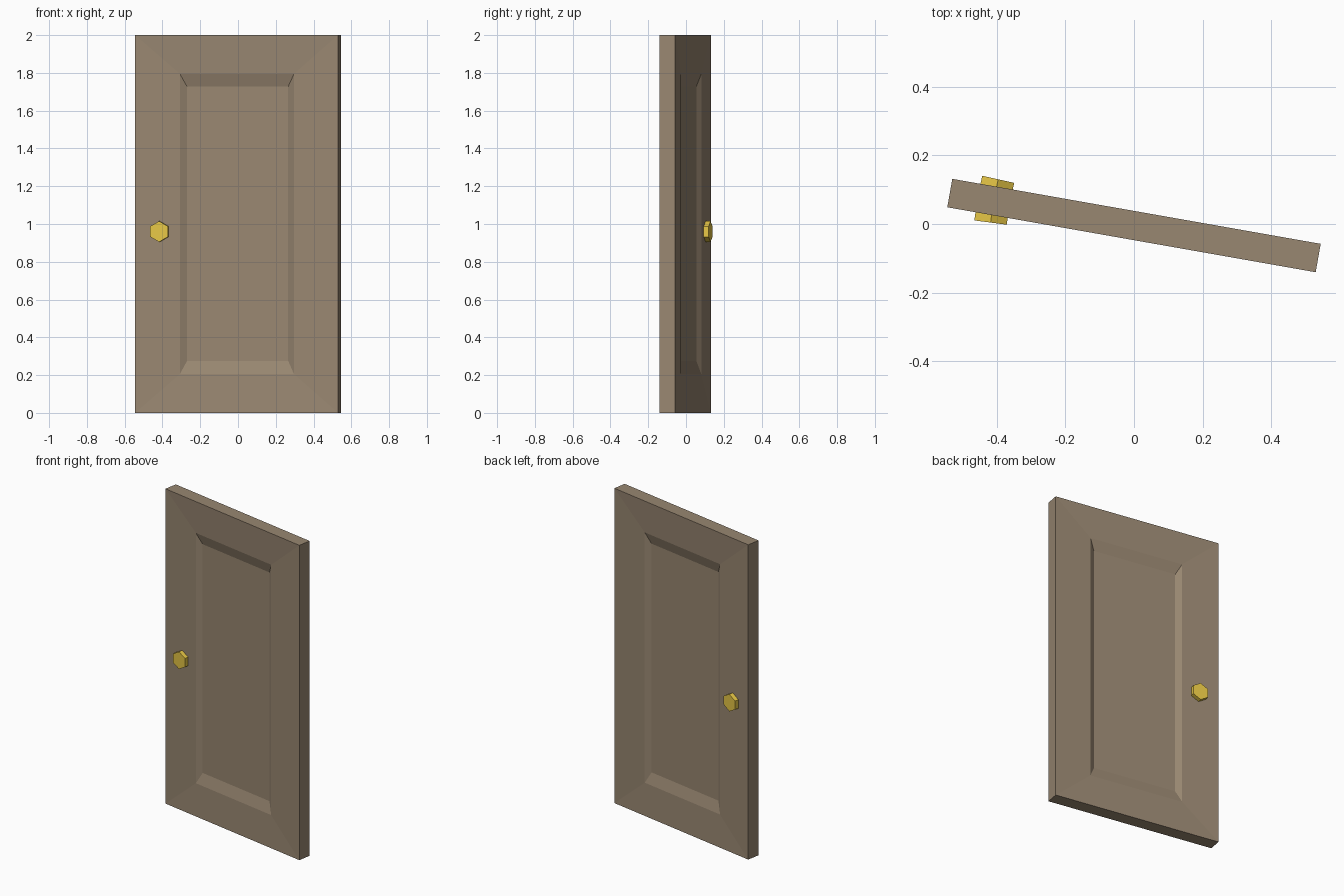
import bpy, bmesh, math
from mathutils import Matrix

if "Cube" in bpy.data.objects:
    bpy.data.objects.remove(bpy.data.objects["Cube"])

SWING = Matrix.Translation((0, -0.0045, 0)) @ Matrix.Rotation(math.radians(-10), 4, 'Z')


def finish(name, bm, color):
    bmesh.ops.recalc_face_normals(bm, faces=bm.faces)
    bm.transform(SWING)
    me = bpy.data.meshes.new(name)
    bm.to_mesh(me)
    bm.free()
    mat = bpy.data.materials.new(name + "_colour")
    mat.diffuse_color = (*color, 1)
    mat.use_nodes = True
    mat.node_tree.nodes["Principled BSDF"].inputs["Base Color"].default_value = mat.diffuse_color
    me.materials.append(mat)
    ob = bpy.data.objects.new(name, me)
    bpy.context.collection.objects.link(ob)
    return ob


# Door slab: nested rectangles (half width, z low, z high, half depth) on both sides
LOOPS = [(0.545, 0.0, 2.0, 0.042),      # outer edge
         (0.307, 0.205, 1.795, 0.033),  # sloped frame meets the recess
         (0.272, 0.275, 1.728, 0.012)]  # sunken panel
bm = bmesh.new()
rims = []
for side in (-1, 1):
    rings = [[bm.verts.new((x, side * d, z)) for x, z in
              ((-w, lo), (w, lo), (w, hi), (-w, hi))] for w, lo, hi, d in LOOPS]
    for a, b in zip(rings, rings[1:]):
        for i in range(4):
            j = (i + 1) % 4
            bm.faces.new((a[i], a[j], b[j], b[i]))
    bm.faces.new(rings[-1])
    rims.append(rings[0])
for i in range(4):
    j = (i + 1) % 4
    bm.faces.new((rims[0][i], rims[0][j], rims[1][j], rims[1][i]))
finish("door_slab", bm, (0.316, 0.242, 0.166))

# Hexagonal knobs, square to the sloped frame on each side
for name, side in (("front_knob", -1), ("back_knob", 1)):
    bm = bmesh.new()
    bmesh.ops.create_cone(bm, cap_ends=True, segments=6, radius1=0.055,
                          radius2=0.055, depth=0.044)
    upright = Matrix.Rotation(math.radians(90), 4, 'X')
    # put a hexagon corner at the top
    if max(v.co.y for v in bm.verts) < 0.054:
        bm.transform(Matrix.Rotation(math.radians(30), 4, 'Z'))
    bm.transform(Matrix.Translation((-0.414, side * 0.042, 0.96))
                 @ Matrix.Rotation(math.radians(-2.5 * side), 4, 'Z') @ upright)
    finish(name, bm, (0.80, 0.571, 0.061))
